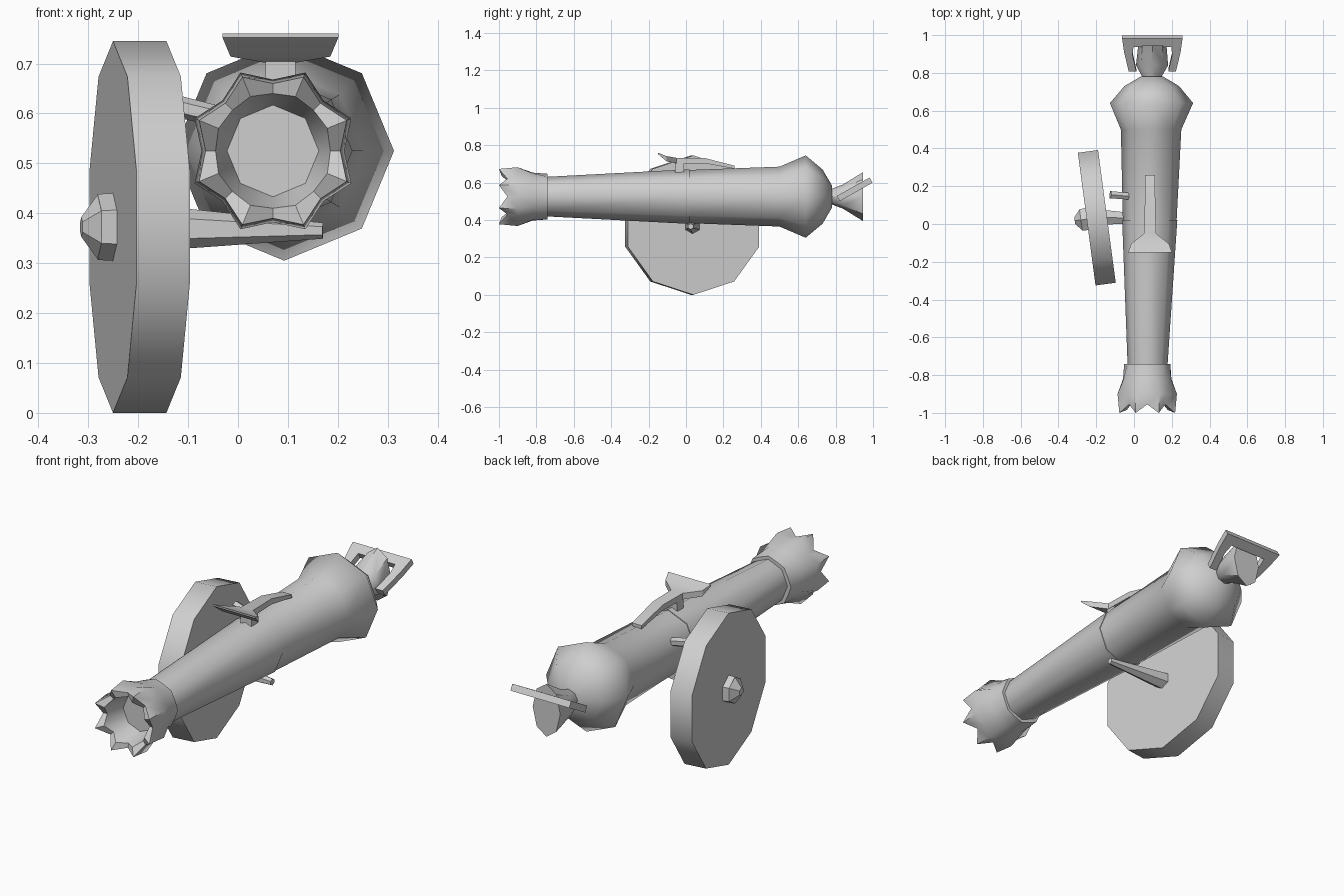
import bpy, bmesh, math
from mathutils import Vector, Matrix

if "Cube" in bpy.data.objects:
    bpy.data.objects.remove(bpy.data.objects["Cube"])

grey = bpy.data.materials.new("cast_grey")
grey.diffuse_color = (0.62, 0.62, 0.62, 1)
grey.use_nodes = True
grey.node_tree.nodes["Principled BSDF"].inputs["Base Color"].default_value = grey.diffuse_color


def loft(name, rings, angle=50, cap_start=True, cap_end=True):
    """Skin a list of equal-length point rings."""
    bm = bmesh.new()
    vs = [[bm.verts.new(p) for p in r] for r in rings]
    n = len(vs[0])
    for a, b in zip(vs, vs[1:]):
        for i in range(n):
            j = (i + 1) % n
            bm.faces.new((a[i], a[j], b[j], b[i]))
    if cap_start:
        bm.faces.new(vs[0][::-1])
    if cap_end:
        bm.faces.new(vs[-1])
    bmesh.ops.recalc_face_normals(bm, faces=bm.faces)
    me = bpy.data.meshes.new(name)
    bm.to_mesh(me)
    bm.free()
    me.materials.append(grey)
    ob = bpy.data.objects.new(name, me)
    bpy.context.collection.objects.link(ob)
    bpy.context.view_layer.objects.active = ob
    ob.select_set(True)
    bpy.ops.object.shade_smooth_by_angle(angle=math.radians(angle))
    ob.select_set(False)
    return ob


def axis_x(y):
    # The barrel leans very slightly sideways
    return 0.083 + 0.015 * y


def ring(y, rx, rz=None, n=8):
    rz = rz or rx
    return [(axis_x(y) + rx * math.cos(math.tau * i / n), y,
             0.525 + rz * math.sin(math.tau * i / n)) for i in range(n)]


def rod(name, p, q, r1, r2, n=6, angle=50):
    p, q = Vector(p), Vector(q)
    rot = (q - p).to_track_quat('X', 'Z').to_matrix()
    def circle(c, r):
        return [c + rot @ Vector((0, r * math.sin(math.tau * i / n),
                                  r * math.cos(math.tau * i / n))) for i in range(n)]
    return loft(name, [circle(p, r1), circle(q, r2)], angle)


# Barrel: tapered front tube and swelling breech
loft("front_barrel", [ring(-0.76, 0.105), ring(0.02, 0.146)])
loft("breech", [ring(0.01, 0.142), ring(0.5, 0.16), ring(0.64, 0.22),
                ring(0.73, 0.145), ring(0.78, 0.06)], 60)

# Muzzle crown: eight flared lobes around an open bore
def crown_ring(y_lobe, r_lobe, y_gap, r_gap):
    pts = []
    for i in range(16):
        y, r = (y_lobe, r_lobe) if i % 2 else (y_gap, r_gap)
        a = math.tau * i / 16
        pts.append((0.07 + r * math.cos(a), y, 0.525 + r * math.sin(a)))
    return pts

loft("muzzle_crown", [crown_ring(-0.74, 0.115, -0.74, 0.122),
                      crown_ring(-0.82, 0.135, -0.82, 0.128),
                      crown_ring(-0.9, 0.17, -0.9, 0.143),
                      crown_ring(-1.0, 0.16, -0.955, 0.135),
                      crown_ring(-0.985, 0.118, -0.95, 0.115),
                      crown_ring(-0.86, 0.085, -0.86, 0.092)], 60)

# Rear knob flaring toward the back
loft("rear_knob", [ring(0.76, 0.04, 0.035), ring(0.84, 0.085, 0.065),
                   ring(0.945, 0.075, 0.13)], 45)

# Tilted U-shaped bracket around the knob: outline extruded in its own plane
slope = Vector((0, 0.16, 0.09)).normalized()
thick = Vector((0, -slope.z, slope.y)) * 0.016
outline = [(-0.125, 0), (-0.15, 0.12), (-0.16, 0.2), (0.16, 0.2), (0.15, 0.12), (0.125, 0),
           (0.085, 0), (0.105, 0.1), (0.1, 0.15), (-0.1, 0.15), (-0.105, 0.1), (-0.085, 0)]
base = Vector((0.097, 0.815, 0.515))
flat = [base + Vector((x, 0, 0)) + slope * t for x, t in outline]
loft("rear_bracket", [[p - thick for p in flat], [p + thick for p in flat]], 30)

# Lever on top: wide thumb plate narrowing to a bar
def box_ring(y, w, z, h):
    return [(0.085 + sx * w, y, z + sz * h) for sx, sz in ((-1, -1), (1, -1), (1, 1), (-1, 1))]

loft("top_lever", [box_ring(-0.15, 0.116, 0.756, 0.004), box_ring(-0.105, 0.1, 0.728, 0.014),
                   box_ring(-0.05, 0.032, 0.717, 0.015), box_ring(0.1, 0.028, 0.717, 0.014),
                   box_ring(0.26, 0.026, 0.682, 0.008)], 30)
loft("lever_post", [box_ring(-0.06, 0.03, 0.685, 0.03), box_ring(-0.01, 0.03, 0.685, 0.03)], 30)

# Single solid wheel, toed in a little, with hub nut and axle
toe = Vector((0.105, 0.014, 0)).normalized()
centre = Vector((-0.197, 0.033, 0.3725))
rod("wheel", centre - toe * 0.054, centre + toe * 0.054, 0.3725, 0.3725, 10, 40)
rod("hub_nut", centre - toe * 0.05, centre - toe * 0.085, 0.068, 0.066, 6, 30)
rod("hub_cap", centre - toe * 0.084, centre - toe * 0.118, 0.066, 0.02, 6, 30)
rod("axle", (-0.15, 0.035, 0.37), (0.17, 0.025, 0.365), 0.044, 0.016, 6)

# Small side peg on the breech
rod("side_peg", (-0.125, 0.155, 0.615), (0.0, 0.145, 0.585), 0.022, 0.02, 6)
